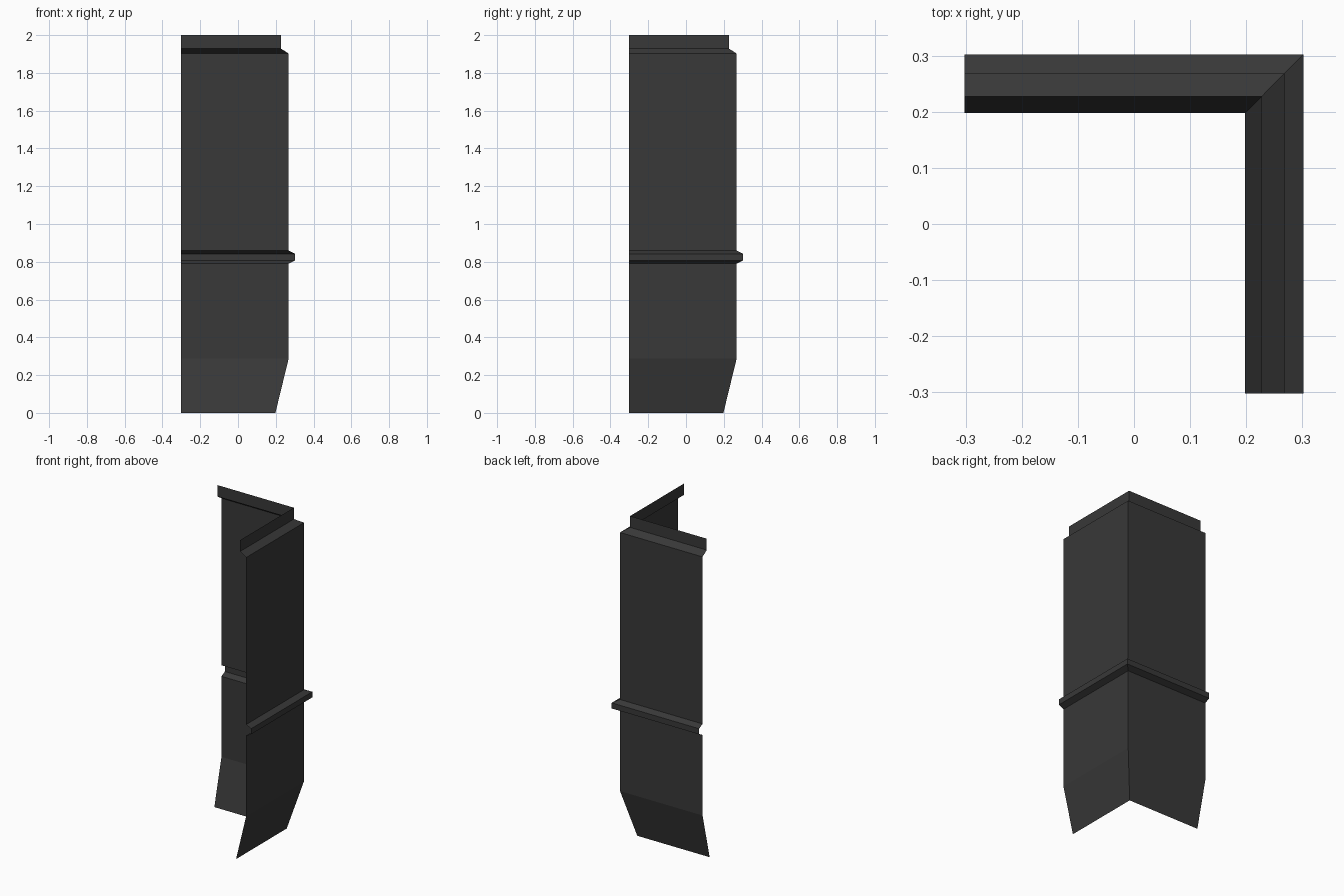
import bpy, bmesh

if "Cube" in bpy.data.objects:
    bpy.data.objects.remove(bpy.data.objects["Cube"])

# one dark grey colour
mat = bpy.data.materials.new("dark grey")
mat.diffuse_color = (0.04, 0.04, 0.04, 1)
mat.use_nodes = True
mat.node_tree.nodes["Principled BSDF"].inputs["Base Color"].default_value = mat.diffuse_color

# wall profile: (distance outward, height) - sloped foot, trim rib, wall, recessed top lip
profile = [(0.198, 0), (0.268, 0.287), (0.268, 0.79), (0.302, 0.807), (0.302, 0.842),
           (0.268, 0.859), (0.268, 1.902), (0.227, 1.929), (0.227, 2.0)]
END = -0.302

# sweep the profile along an L: left end -> mitred corner -> front end (open sheet)
bm = bmesh.new()
rows = [[bm.verts.new(p) for p in ((END, d, z), (d, d, z), (d, END, z))] for d, z in profile]
for low, high in zip(rows, rows[1:]):
    for i in range(2):
        # wound so that normals point outward (+y and +x)
        bm.faces.new((low[i + 1], low[i], high[i], high[i + 1]))

mesh = bpy.data.meshes.new("corner_wall_panel")
bm.to_mesh(mesh)
bm.free()
mesh.materials.append(mat)
panel = bpy.data.objects.new("corner_wall_panel", mesh)
bpy.context.collection.objects.link(panel)
